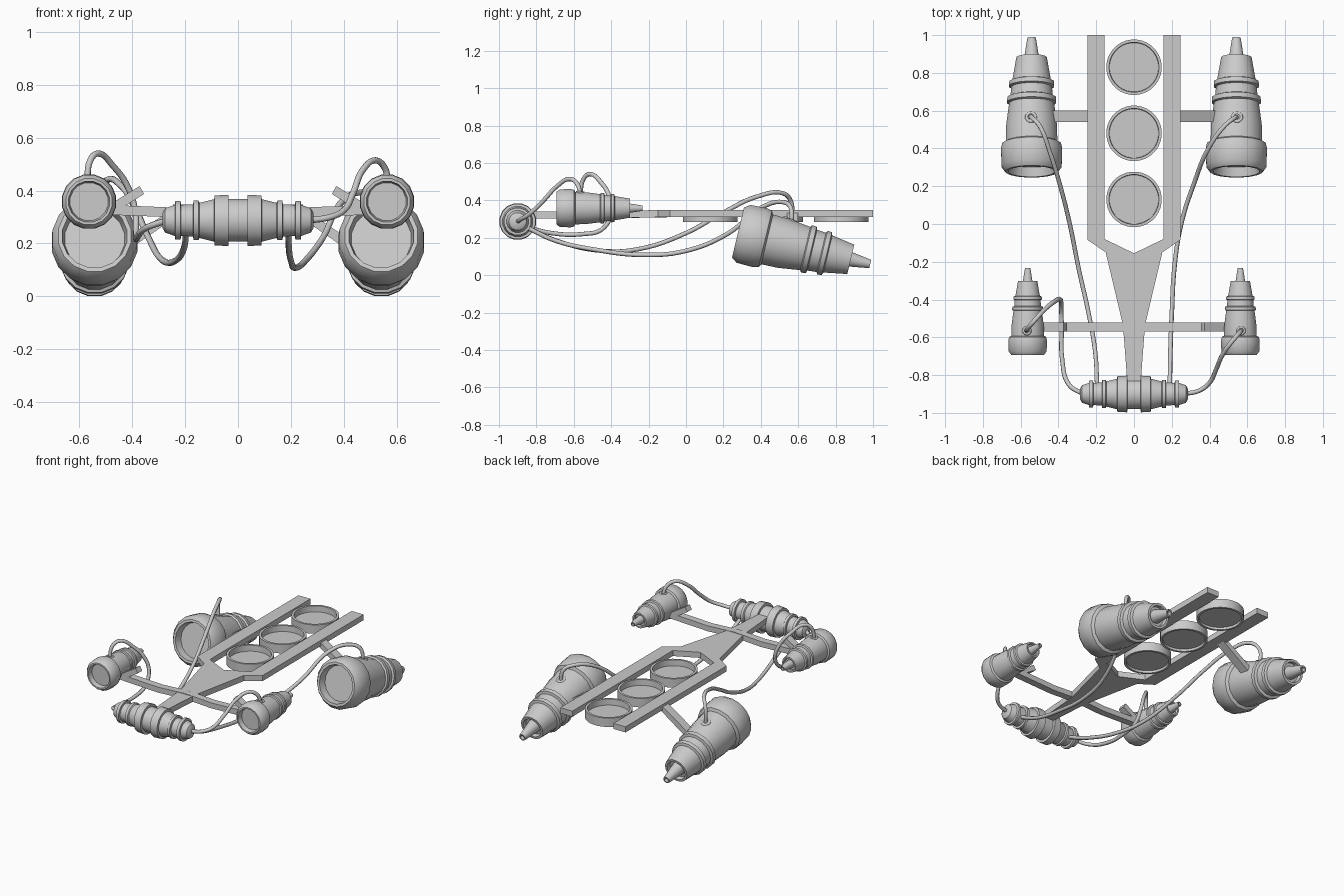
import bpy, bmesh, math
from mathutils import Vector

if "Cube" in bpy.data.objects:
    bpy.data.objects.remove(bpy.data.objects["Cube"])


def add_object(name, verts, faces, smooth=False):
    mesh = bpy.data.meshes.new(name)
    mesh.from_pydata(verts, [], faces)
    bm = bmesh.new()
    bm.from_mesh(mesh)
    bmesh.ops.recalc_face_normals(bm, faces=bm.faces)
    bm.to_mesh(mesh)
    bm.free()
    ob = bpy.data.objects.new(name, mesh)
    bpy.context.collection.objects.link(ob)
    if smooth:
        bpy.ops.object.select_all(action='DESELECT')
        ob.select_set(True)
        bpy.context.view_layer.objects.active = ob
        bpy.ops.object.shade_smooth_by_angle(angle=math.radians(35))
    return ob


def lathe(name, profile, n=16):
    """Revolve (distance, radius) points around the local Y axis, capped at both ends."""
    verts, faces = [], []
    for t, r in profile:
        for i in range(n):
            a = 2 * math.pi * (i + 0.5) / n
            verts.append((r * math.cos(a), t, r * math.sin(a)))
    for k in range(len(profile) - 1):
        for i in range(n):
            j = (i + 1) % n
            faces.append((k * n + i, k * n + j, k * n + n + j, k * n + n + i))
    faces.append(tuple(range(n)))
    faces.append(tuple(range((len(profile) - 1) * n, len(profile) * n)))
    return add_object(name, verts, faces, True)


def prism(name, outline, lo, hi, axis):
    """Extrude a 2D outline along y (outline in xz) or z (outline in xy)."""
    place = (lambda a, b, c: (a, c, b)) if axis == 'y' else (lambda a, b, c: (a, b, c))
    n = len(outline)
    verts = [place(a, b, c) for c in (lo, hi) for a, b in outline]
    faces = [tuple(range(n)), tuple(range(n, 2 * n))]
    faces += [(i, (i + 1) % n, n + (i + 1) % n, n + i) for i in range(n)]
    return add_object(name, verts, faces)


def hose(name, pts, radius=0.012):
    cu = bpy.data.curves.new(name, 'CURVE')
    cu.dimensions = '3D'
    cu.bevel_depth = radius
    cu.bevel_resolution = 2
    cu.resolution_u = 6
    cu.use_fill_caps = True
    sp = cu.splines.new('BEZIER')
    sp.bezier_points.add(len(pts) - 1)
    for bp, p in zip(sp.bezier_points, pts):
        bp.co = p
        bp.handle_left_type = bp.handle_right_type = 'AUTO'
    ob = bpy.data.objects.new(name, cu)
    bpy.context.collection.objects.link(ob)


def collar(name, loc, tilt, size):
    bpy.ops.mesh.primitive_torus_add(major_segments=16, minor_segments=6, location=loc,
                                     rotation=(tilt, 0, 0), major_radius=0.024 * size,
                                     minor_radius=0.009 * size)
    bpy.context.object.name = name
    bpy.ops.object.shade_smooth_by_angle(angle=math.radians(70))


# Forked frame: two rails joining into a tapered stem
half = [(0.155, 1), (0.245, 1), (0.245, -0.085), (0.15, -0.15), (0.062, -0.52), (0.055, -0.58), (0.036, -0.83)]
inner = (0.155, -0.08)
outline = half + [(-x, y) for x, y in reversed(half)] + [(-inner[0], inner[1]), (0, -0.155), inner]
frame = prism("forked_frame", outline, 0.31, 0.348, 'z')
for v in frame.data.vertices:      # stem droops slightly at the nose
    if v.co.y < -0.5:
        v.co.z -= 0.008

# Three open round pans between the rails
for i, y in enumerate((0.83, 0.48, 0.13)):
    pan = lathe(f"round_pan_{i + 1}", [(0.015, 0.13), (0, 0.132), (0, 0.147), (0.06, 0.147),
                                       (0.06, 0.132), (0.02, 0.13)], 32)
    pan.rotation_euler = (math.pi / 2, 0, 0)
    pan.location = (0, y, 0.285)

# Front cross wing
top = [(0.0, 0.345), (0.2, 0.334), (0.5, 0.346)]
edge = [(-x, z) for x, z in reversed(top[1:])] + top
prism("front_wing", edge + [(x, z - 0.037) for x, z in reversed(edge)], -0.57, -0.522, 'y')

# Engine profile, shared by the large and small engines
engine_profile = [(0.05, 0.115), (0, 0.124), (0, 0.14), (0.03, 0.162), (0.12, 0.165), (0.15, 0.158),
                  (0.16, 0.139), (0.25, 0.137), (0.37, 0.121), (0.376, 0.132), (0.402, 0.131),
                  (0.408, 0.114), (0.458, 0.11), (0.464, 0.122), (0.488, 0.12), (0.494, 0.104),
                  (0.62, 0.082), (0.62, 0.066), (0.595, 0.062), (0.595, 0.044), (0.727, 0.023),
                  (0.727, 0.015), (0.70, 0.014)]
tilt = math.radians(-13.4)
for s, side in ((-1, "left"), (1, "right")):
    big = lathe(f"rear_engine_{side}", engine_profile)
    big.location = (s * 0.542, 0.278, 0.228)
    big.rotation_euler = (tilt, 0, 0)
    small = lathe(f"front_engine_{side}", [(t * 0.633, r * 0.633) for t, r in engine_profile])
    small.location = (s * 0.563, -0.693, 0.358)

    # Struts from the rails, and short angled tabs on the wing
    prism(f"rear_strut_{side}", [(s * 0.22, 0.348), (s * 0.22, 0.31), (s * 0.43, 0.165), (s * 0.43, 0.21)],
          0.54, 0.60, 'y')
    prism(f"wing_tab_{side}", [(s * 0.355, 0.387), (s * 0.372, 0.417), (s * 0.50, 0.338), (s * 0.48, 0.308)],
          -0.57, -0.522, 'y')

    # Hose sockets
    collar(f"rear_socket_{side}", (s * 0.545, 0.565, 0.292), tilt - 0.12, 1)
    collar(f"front_socket_{side}", (s * 0.567, -0.565, 0.443), -0.08, 0.75)

# Nose barrel lying across the front
half_barrel = [(0.035, 0.082), (0.036, 0.099), (0.088, 0.096), (0.09, 0.082), (0.145, 0.068), (0.15, 0.076),
               (0.168, 0.076), (0.17, 0.062), (0.215, 0.06), (0.217, 0.074), (0.237, 0.074),
               (0.239, 0.06), (0.275, 0.047), (0.285, 0.03)]
barrel = lathe("nose_barrel", [(-t, r) for t, r in reversed(half_barrel)] + half_barrel)
barrel.rotation_euler = (0, 0, math.pi / 2)
barrel.location = (0, -0.9, 0.287)

# Hoses from the barrel to the four engines
hose("front_hose_left", [(-0.57, -0.565, 0.43), (-0.56, -0.55, 0.51), (-0.53, -0.515, 0.54),
                         (-0.47, -0.45, 0.49), (-0.42, -0.41, 0.42), (-0.39, -0.40, 0.33),
                         (-0.385, -0.45, 0.245), (-0.383, -0.55, 0.22), (-0.38, -0.72, 0.225),
                         (-0.345, -0.85, 0.26), (-0.27, -0.9, 0.287)])
hose("front_hose_right", [(0.567, -0.565, 0.43), (0.555, -0.58, 0.485), (0.52, -0.62, 0.514),
                          (0.47, -0.69, 0.475), (0.435, -0.77, 0.39), (0.40, -0.84, 0.325),
                          (0.35, -0.88, 0.30), (0.27, -0.9, 0.287)])
hose("rear_hose_left", [(-0.545, 0.565, 0.28), (-0.54, 0.562, 0.39), (-0.50, 0.52, 0.437),
                        (-0.445, 0.38, 0.42), (-0.39, 0.2, 0.335), (-0.34, 0, 0.225),
                        (-0.29, -0.25, 0.14), (-0.245, -0.45, 0.13), (-0.205, -0.68, 0.18),
                        (-0.195, -0.87, 0.265)])
hose("rear_hose_right", [(0.545, 0.565, 0.28), (0.53, 0.56, 0.36), (0.48, 0.52, 0.39),
                         (0.40, 0.41, 0.365), (0.32, 0.22, 0.22), (0.25, 0, 0.13),
                         (0.215, -0.22, 0.108), (0.20, -0.48, 0.135), (0.192, -0.7, 0.185),
                         (0.19, -0.87, 0.265)])
